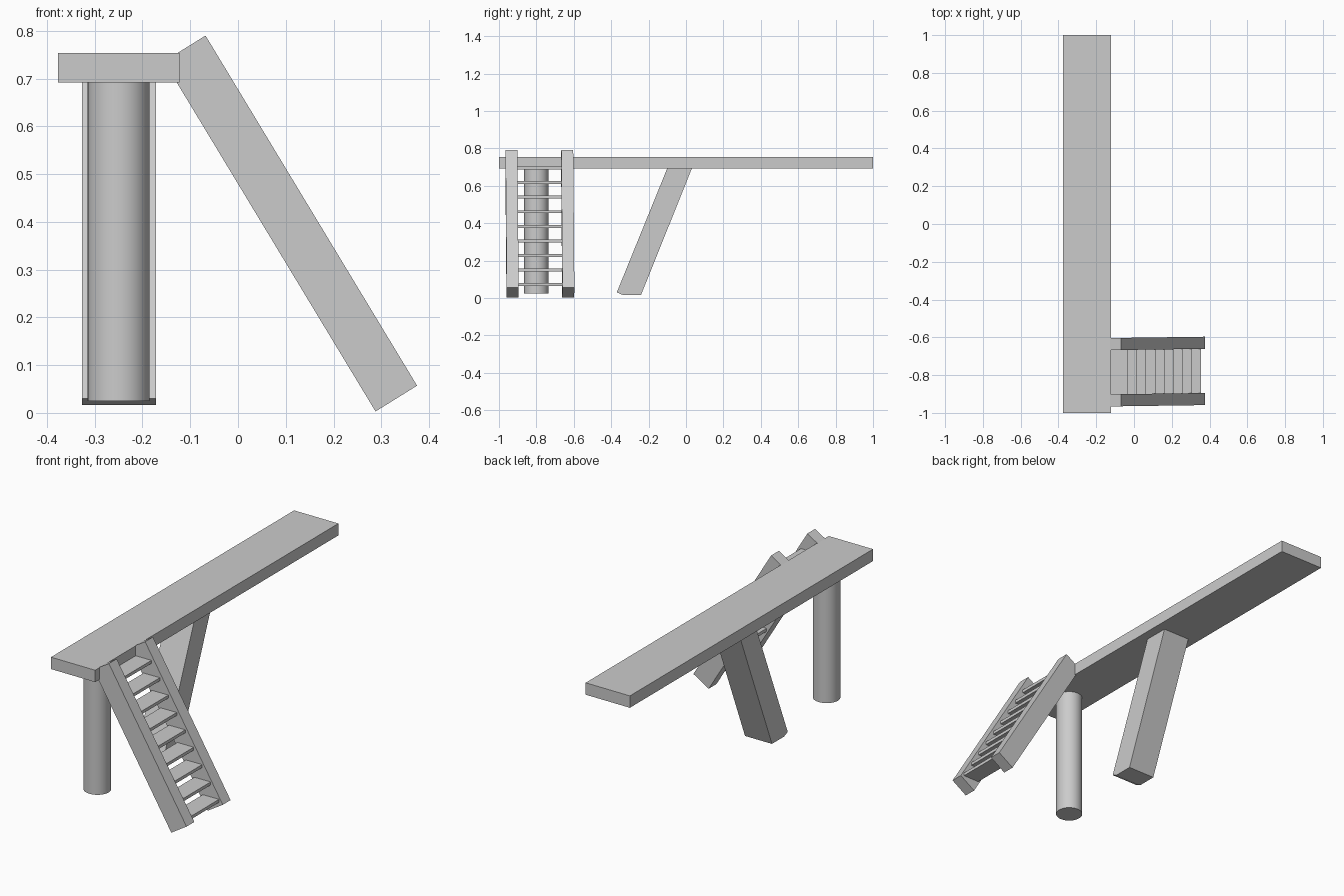
import bpy, bmesh
from mathutils import Vector

if "Cube" in bpy.data.objects:
    bpy.data.objects.remove(bpy.data.objects["Cube"])


def prism(name, profile, offset):
    """Extrude a closed 3D polygon along an offset vector."""
    bm = bmesh.new()
    base = [bm.verts.new(p) for p in profile]
    end = [bm.verts.new(Vector(p) + Vector(offset)) for p in profile]
    n = len(base)
    bm.faces.new(base)
    bm.faces.new(end[::-1])
    for i in range(n):
        j = (i + 1) % n
        bm.faces.new((base[j], base[i], end[i], end[j]))
    bmesh.ops.recalc_face_normals(bm, faces=bm.faces)
    mesh = bpy.data.meshes.new(name)
    bm.to_mesh(mesh)
    bm.free()
    obj = bpy.data.objects.new(name, mesh)
    bpy.context.collection.objects.link(obj)
    return obj


def box(name, x0, x1, y0, y1, z0, z1):
    profile = [(x0, y0, z0), (x1, y0, z0), (x1, y1, z0), (x0, y1, z0)]
    return prism(name, profile, (0, 0, z1 - z0))


# Long plank deck
box("deck", -0.377, -0.122, -1, 1, 0.692, 0.754)

# Round support post under the stair end
bpy.ops.mesh.primitive_cylinder_add(vertices=32, radius=0.065, depth=0.669,
                                    location=(-0.25, -0.8, 0.3595))
post = bpy.context.object
post.name = "round_post"
bpy.ops.object.shade_smooth_by_angle()

# Raking square brace near the middle, with a clipped foot
brace = [(-0.37, 0.03), (-0.34, 0.017), (-0.24, 0.017), (0.032, 0.694), (-0.10, 0.694)]
prism("slanted_brace", [(-0.327, y, z) for y, z in brace], (0.155, 0, 0))

# Stair stringers, very slightly skewed in y along their run
side = [(0.288, 0.003), (0.375, 0.057), (-0.068, 0.79), (-0.155, 0.736)]
for label, y in (("front", -0.965), ("back", -0.667)):
    prism(f"stringer_{label}", [(x, y + 0.014 * (x + 0.07), z) for x, z in side],
          (0, 0.064, 0))

# Nine open treads, climbing toward the deck
for i in range(9):
    x = 0.354 - 0.0482 * i
    z = 0.072 + 0.0778 * i
    box(f"tread_{i + 1}", x - 0.093, x, -0.91, -0.655, z - 0.008, z + 0.008)
